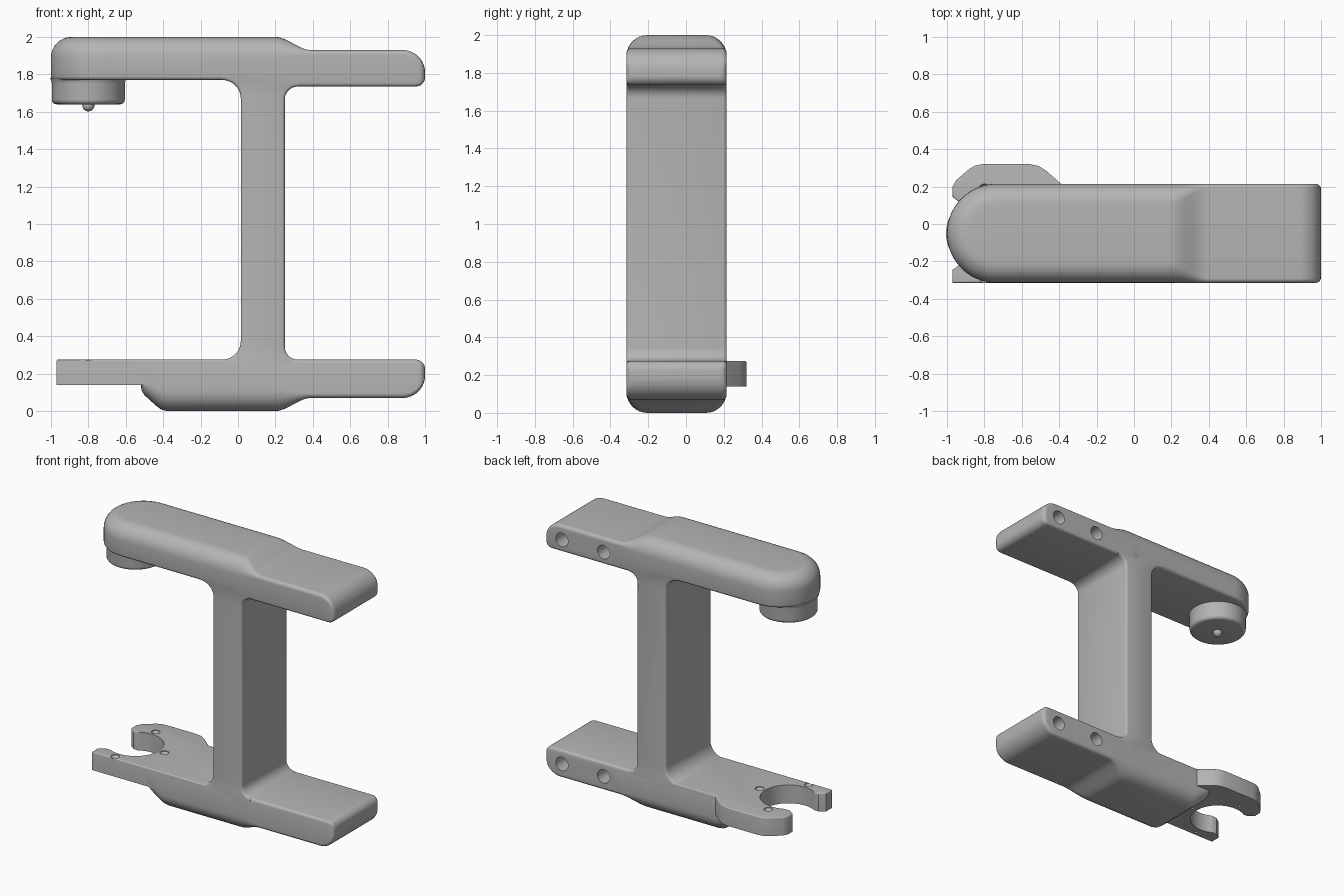
import bpy, bmesh
from math import sin, cos, pi, radians, sqrt
from mathutils import Matrix

if "Cube" in bpy.data.objects:
    bpy.data.objects.remove(bpy.data.objects["Cube"])

CY, W = -0.05, 0.265          # middle and half depth of the frame
EYE = (-0.8, CY)              # axis of the cap and of the fork

mat = bpy.data.materials.new("plain_grey")
mat.use_nodes = True
mat.diffuse_color = (0.46, 0.46, 0.46, 1)
mat.node_tree.nodes["Principled BSDF"].inputs["Base Color"].default_value = mat.diffuse_color


def finish(name, bm, smooth=True):
    bmesh.ops.remove_doubles(bm, verts=bm.verts, dist=0.0003)
    bmesh.ops.recalc_face_normals(bm, faces=bm.faces)
    me = bpy.data.meshes.new(name)
    bm.to_mesh(me)
    bm.free()
    ob = bpy.data.objects.new(name, me)
    bpy.context.collection.objects.link(ob)
    me.materials.append(mat)
    return ob


def shade(ob):
    bpy.ops.object.select_all(action="DESELECT")
    ob.select_set(True)
    bpy.context.view_layer.objects.active = ob
    bpy.ops.object.shade_smooth_by_angle(angle=radians(35))


def cut(ob, cutter):
    mod = ob.modifiers.new("cut", "BOOLEAN")
    mod.operation, mod.solver, mod.object = "DIFFERENCE", "EXACT", cutter
    bpy.context.view_layer.objects.active = ob
    bpy.ops.object.modifier_apply(modifier=mod.name)
    bpy.data.objects.remove(cutter)


def prism(points, to_3d, depth):
    """Flat outline placed by to_3d and extruded along depth."""
    bm = bmesh.new()
    face = bm.faces.new([bm.verts.new(to_3d(*p)) for p in points])
    ext = bmesh.ops.extrude_face_region(bm, geom=[face])["geom"]
    bmesh.ops.translate(bm, vec=depth, verts=[v for v in ext if isinstance(v, bmesh.types.BMVert)])
    return bm


def lathe(name, profile, x, y, steps=64):
    bm = bmesh.new()
    vs = [bm.verts.new((x + r, y, z)) for r, z in profile]
    es = [bm.edges.new(p) for p in zip(vs, vs[1:])]
    bmesh.ops.spin(bm, geom=vs + es, cent=(x, y, 0), axis=(0, 0, 1), angle=2 * pi, steps=steps)
    return finish(name, bm)


def arc(cx, cy, r, a0, a1, n=10):
    return [(cx + r * cos(radians(a0 + (a1 - a0) * i / n)),
             cy + r * sin(radians(a0 + (a1 - a0) * i / n))) for i in range(n + 1)]


def drop(x, r):
    """Fall of a rounded corner of radius r ending at x = 1."""
    d = max(0, x - 1 + r)
    return r - sqrt(max(0, r * r - d * d))


def half_section(out, inn, r_out, r_in, w):
    """Half of a rounded section: distance from the middle, height from the outer face."""
    pts = [(0, out)] + arc(w - r_out, out + r_out, r_out, -90, 0, 8)
    return pts + arc(w - r_in, inn - r_in, r_in, 0, 90, 4) + [(0, inn)]


def arm_stations(inner_left, inner_right):
    stations = []
    for i in range(13):                                  # rounded free end
        x = 0.88 + 0.12 * cos(radians(7.5 * i))
        stations.append((x, 0.07 + drop(x, 0.12), inner_right - drop(x, 0.05),
                         0.025, 0.02, W - drop(x, 0.03)))
    for i in range(13):                                  # step up to the thick part
        t = i / 12
        s = t * t * (3 - 2 * t)
        stations.append((0.39 - 0.19 * t, 0.07 * (1 - s), inner_right, 0.025 + 0.085 * s, 0.02, W))
    stations.append((0.15, 0, inner_right, 0.11, 0.02, W))
    stations.append((0.13, 0, inner_left, 0.11, 0.02, W))
    return stations


def build_arm(name, stations, flip, round_end):
    """Skin the half sections down one side, around the end and back."""
    spokes = [(s[0], 90, half_section(*s[1:])) for s in stations]
    back = [(x, -90, prof) for x, _, prof in reversed(spokes)]
    if round_end:
        x, _, prof = spokes[-1]
        spokes += [(x, 90 + a, prof) for a in range(6, 180, 6)]
    bm = bmesh.new()
    rows = []
    for x, ang, prof in spokes + back:
        c, s = cos(radians(ang)), sin(radians(ang))
        rows.append([bm.verts.new((x + r * c, CY + r * s, 2 - h if flip else h)) for r, h in prof])
    for a, b in zip(rows, rows[1:]):
        for i in range(len(a) - 1):
            bm.faces.new((a[i], a[i + 1], b[i + 1], b[i]))
    bmesh.ops.remove_doubles(bm, verts=bm.verts, dist=0.0003)
    bmesh.ops.holes_fill(bm, edges=[e for e in bm.edges if e.is_boundary], sides=0)
    arm = finish(name, bm)
    # Two mounting holes in the back
    for hx in (0.52, 0.86):
        hole = bmesh.new()
        bmesh.ops.create_cone(hole, cap_ends=True, segments=32, radius1=0.05, radius2=0.05, depth=0.4,
                              matrix=Matrix.Translation((hx, 0.215, 1.825 if flip else 0.175))
                              @ Matrix.Rotation(pi / 2, 4, "X"))
        cut(arm, finish("hole_cutter", hole))
    shade(arm)


# Upper arm with a half round end
build_arm("upper_arm", arm_stations(0.23, 0.265) + [(-0.735, 0, 0.23, 0.11, 0.02, W)], True, True)

# Lower arm with a sloped keel end
keel = [(-0.38, 0), (-0.41, 0.008), (-0.44, 0.03), (-0.5, 0.085), (-0.515, 0.11), (-0.52, 0.14)]
build_arm("lower_arm", arm_stations(0.265, 0.275)
          + [(x, h, 0.265, 0.11 - 0.4 * h, 0.02, W) for x, h in keel], False, False)

# Post with filleted corners
outline = ([(-0.085, 0.2)] + arc(-0.085, 0.375, 0.1, -90, 0) + arc(-0.085, 1.67, 0.1, 0, 90)
           + [(-0.085, 1.83), (0.32, 1.83)] + arc(0.32, 1.665, 0.07, 90, 180)
           + arc(0.32, 0.345, 0.07, 180, 270) + [(0.32, 0.2)])
bm = prism(outline, lambda x, z: (x, CY - W, z), (0, 2 * W, 0))
rims = [e for e in bm.edges if abs(e.verts[0].co.y - e.verts[1].co.y) < 0.01
        and 0.27 < e.verts[0].co.z < 1.78 and 0.27 < e.verts[1].co.z < 1.78]
bmesh.ops.bevel(bm, geom=rims, offset=0.015, segments=3, profile=0.5, affect="EDGES")
shade(finish("post", bm))

# Fork plate with a round open seat
outline = ([(0.1, -0.315), (0.1, 0.215), (-0.39, 0.215), (-0.47, 0.285), (-0.51, 0.31), (-0.56, 0.32),
            (-0.81, 0.32), (-0.85, 0.312), (-0.88, 0.295), (-0.95, 0.235), (-0.97, 0.2),
            (-0.97, 0.145), (-0.93, 0.115)]
           + arc(*EYE, 0.19, 119.7, -119.7, 40) + [(-0.93, -0.215), (-0.97, -0.245), (-0.97, -0.315)])
bm = prism(outline, lambda x, y: (x, y, 0.14), (0, 0, 0.135))
rims = [e for e in bm.edges if all(v.co.z > 0.27 for v in e.verts)
        and any((v.co.x - EYE[0]) ** 2 + (v.co.y - EYE[1]) ** 2 > 0.041 for v in e.verts)]
bmesh.ops.bevel(bm, geom=rims, offset=0.03, segments=5, profile=0.5, affect="EDGES", clamp_overlap=True)
fork = finish("fork_plate", bm)

# Countersunk pin holes around the seat
for dx, dy in ((0, -0.235), (0.235, 0), (0, 0.235)):
    cut(fork, lathe("pin_cutter", [(0, 0.1), (0.012, 0.1), (0.012, 0.245), (0.03, 0.27), (0.03, 0.3), (0, 0.3)],
                    EYE[0] + dx, EYE[1] + dy, 24))
shade(fork)

# Round cap and ball tip under the upper arm
shade(lathe("cap", [(0, 1.64)] + arc(0.17, 1.665, 0.025, -90, 0, 5)
            + [(0.195, 1.75), (0.198, 1.765), (0.205, 1.78), (0, 1.8)], *EYE))
shade(lathe("ball_tip", arc(0, 1.635, 0.033, -90, 90, 12), *EYE, 24))
